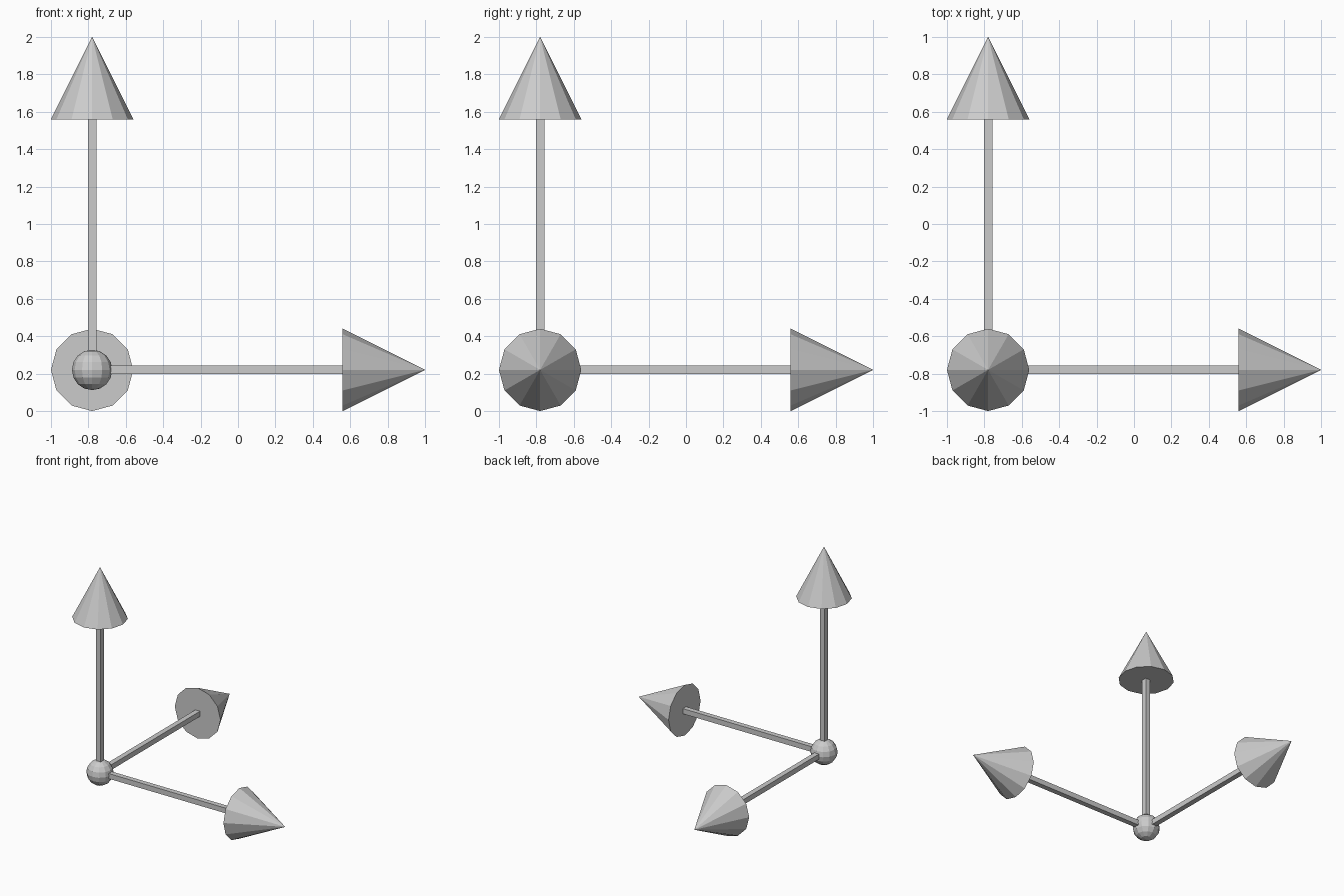
import bpy
from math import pi

if "Cube" in bpy.data.objects:
    bpy.data.objects.remove(bpy.data.objects["Cube"])

C = (-0.78, -0.78, 0.22)      # where the three axes meet
BASE, TIP = 1.34, 1.78        # arrowhead start and end along each axis
HEAD_R, SHAFT_W, BALL_R = 0.22, 0.045, 0.108


def along(axis, d):
    return tuple(c + d * (i == axis) for i, c in enumerate(C))


# central ball
bpy.ops.mesh.primitive_uv_sphere_add(segments=12, ring_count=8, radius=BALL_R, location=C)
bpy.context.object.name = "centre_ball"

rotations = [(0, pi / 2, 0), (-pi / 2, 0, 0), (0, 0, 0)]
for axis, (label, rot) in enumerate(zip("xyz", rotations)):
    # square shaft
    bpy.ops.mesh.primitive_cube_add(size=1, location=along(axis, BASE / 2), rotation=rot)
    shaft = bpy.context.object
    shaft.name = label + "_shaft"
    shaft.scale = (SHAFT_W, SHAFT_W, BASE)

    # twelve-sided arrowhead
    bpy.ops.mesh.primitive_cone_add(vertices=12, radius1=HEAD_R, radius2=0, depth=TIP - BASE,
                                    location=along(axis, (BASE + TIP) / 2), rotation=rot)
    bpy.context.object.name = label + "_arrowhead"
